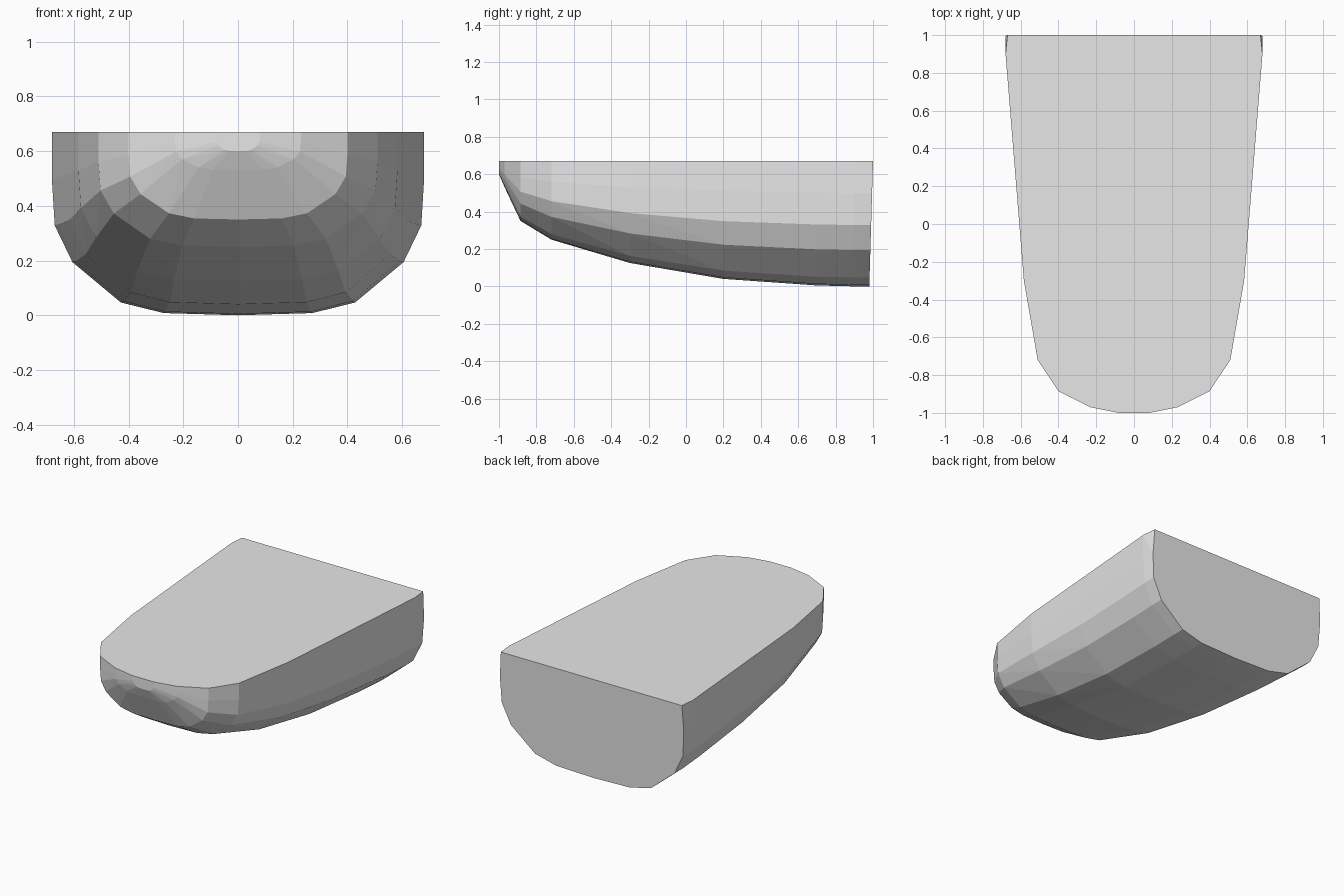
import bpy, bmesh

if "Cube" in bpy.data.objects:
    bpy.data.objects.remove(bpy.data.objects["Cube"])

TOP = 0.67

# Stations from bow to stern: (y, half width, keel height)
stations = [(-1.0, 0.08, 0.60), (-0.97, 0.23, 0.53), (-0.885, 0.40, 0.35),
            (-0.72, 0.51, 0.25), (-0.30, 0.583, 0.125), (0.20, 0.625, 0.04),
            (0.70, 0.665, 0.005), (0.90, 0.68, 0.0), (0.98, 0.68, 0.0)]

# Half cross-section: (fraction of half width, fraction of height)
section = [(0.985, 1.0), (1.0, 0.74), (0.985, 0.49), (0.89, 0.29),
           (0.63, 0.07), (0.40, 0.012), (0.0, 0.0)]

grey = bpy.data.materials.new("plain_grey")
grey.diffuse_color = (0.8, 0.8, 0.8, 1.0)
grey.use_nodes = True
grey.node_tree.nodes["Principled BSDF"].inputs["Base Color"].default_value = grey.diffuse_color

# Hull: mirrored sections wrapped in a faceted convex skin
bm = bmesh.new()
for i, (y, half, keel) in enumerate(stations):
    last = i == len(stations) - 1
    for fx, fz in section:
        z = keel + (TOP - keel) * fz
        # the flat stern leans back slightly towards the top
        yy = y + 0.02 * z / TOP if last else y
        # only the stern half tucks in at the rim
        x = half * (fx if last or fz < 1 else 1.0)
        for side in ((-1, 1) if fx else (1,)):
            bm.verts.new((x * side, yy, z))

bmesh.ops.convex_hull(bm, input=bm.verts[:])
bmesh.ops.delete(bm, geom=[v for v in bm.verts if not v.link_faces], context='VERTS')
# merge the flat deck and stern into single faces
bmesh.ops.dissolve_limit(bm, angle_limit=0.01, verts=bm.verts[:], edges=bm.edges[:])
bmesh.ops.recalc_face_normals(bm, faces=bm.faces[:])

mesh = bpy.data.meshes.new("hull")
bm.to_mesh(mesh)
bm.free()
mesh.materials.append(grey)
hull = bpy.data.objects.new("hull", mesh)
bpy.context.collection.objects.link(hull)
